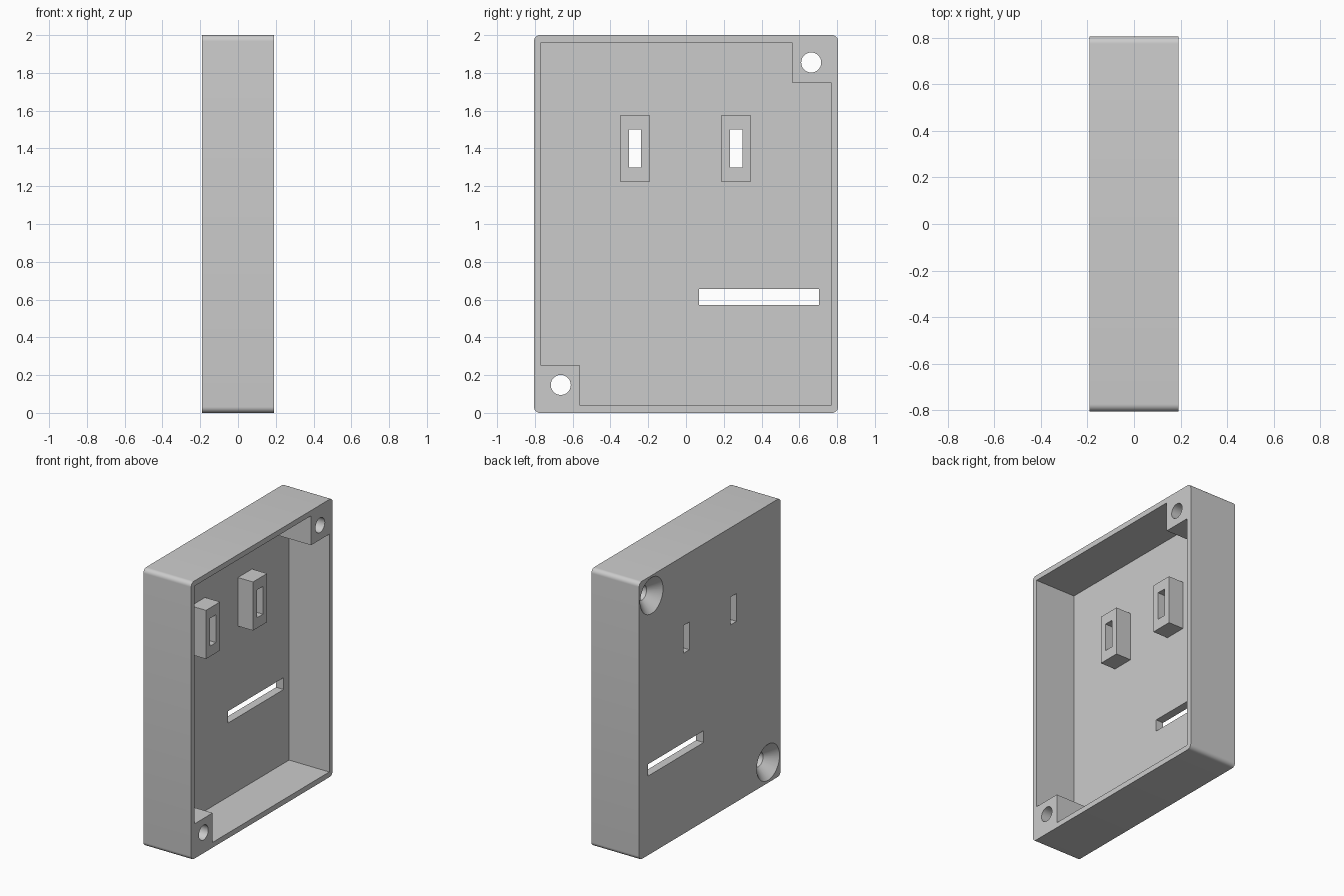
import bpy, bmesh, math
from mathutils import Vector

if "Cube" in bpy.data.objects:
    bpy.data.objects.remove(bpy.data.objects["Cube"], do_unlink=True)

BACK, FLOOR, RIM = -0.19, -0.13, 0.19
HALF_W, HEIGHT, WALL = 0.805, 2.0, 0.038

grey = bpy.data.materials.new("light_grey")
grey.use_nodes = True
grey.diffuse_color = (0.6, 0.6, 0.6, 1)
grey.node_tree.nodes["Principled BSDF"].inputs["Base Color"].default_value = (0.6, 0.6, 0.6, 1)


def finish(name, bm):
    bmesh.ops.recalc_face_normals(bm, faces=bm.faces[:])
    mesh = bpy.data.meshes.new(name)
    bm.to_mesh(mesh)
    bm.free()
    mesh.materials.append(grey)
    obj = bpy.data.objects.new(name, mesh)
    bpy.context.collection.objects.link(obj)
    return obj


def prism(name, outline, x0, x1, radius=0.0, segments=8):
    """Extrude a (y, z) outline along x, optionally rounding its corners."""
    bm = bmesh.new()
    face = bm.faces.new([bm.verts.new((x0, y, z)) for y, z in outline])
    made = bmesh.ops.extrude_face_region(bm, geom=[face])["geom"]
    bmesh.ops.translate(bm, vec=Vector((x1 - x0, 0, 0)),
                        verts=[g for g in made if isinstance(g, bmesh.types.BMVert)])
    if radius:
        edges = [e for e in bm.edges if abs(e.verts[0].co.x - e.verts[1].co.x) > 1e-4]
        bmesh.ops.bevel(bm, geom=edges, offset=radius, segments=segments,
                        profile=0.5, affect='EDGES')
    return finish(name, bm)


def rectangle(y0, y1, z0, z1):
    return [(y0, z0), (y1, z0), (y1, z1), (y0, z1)]


def screw_cutter(y, z, hole=0.053, head=0.13):
    """Through hole with a 45 degree countersink at the back."""
    bm = bmesh.new()
    depth = head - hole
    rings = []
    for x, r in ((BACK - 0.02, head + 0.02), (BACK + depth, hole), (RIM + 0.05, hole)):
        rings.append([bm.verts.new((x, y + r * math.cos(a), z + r * math.sin(a)))
                      for a in (math.tau * i / 48 for i in range(48))])
    for a, b in zip(rings, rings[1:]):
        for i in range(48):
            j = (i + 1) % 48
            bm.faces.new((a[i], a[j], b[j], b[i]))
    bm.faces.new(rings[0])
    bm.faces.new(rings[-1])
    return finish("screw_cutter", bm)


def combine(target, tool, operation):
    mod = target.modifiers.new(operation.lower(), 'BOOLEAN')
    mod.operation, mod.solver, mod.object = operation, 'EXACT', tool
    bpy.context.view_layer.objects.active = target
    bpy.ops.object.modifier_apply(modifier=mod.name)
    bpy.data.objects.remove(tool, do_unlink=True)


# Outer case with rounded corners
case = prism("enclosure_half", rectangle(-HALF_W, HALF_W, 0, HEIGHT), BACK, RIM, 0.032)

# Open pocket, leaving solid screw blocks in two opposite corners
w, lo, hi = HALF_W - WALL, WALL, HEIGHT - WALL
block_y, block_z = 0.56, 0.25
pocket = [(-block_y, lo), (w, lo), (w, HEIGHT - block_z), (block_y, HEIGHT - block_z),
          (block_y, hi), (-w, hi), (-w, block_z), (-block_y, block_z)]
combine(case, prism("pocket_cutter", pocket, FLOOR, RIM + 0.1), 'DIFFERENCE')

# Raised posts on the floor, each with a slot right through
for y in (-0.27, 0.265):
    post = prism("post", rectangle(y - 0.08, y + 0.08, 1.225, 1.575), FLOOR - 0.03, -0.01)
    combine(case, post, 'UNION')
    slot = prism("slot_cutter", rectangle(y - 0.033, y + 0.033, 1.3, 1.5), BACK - 0.1, 0.1)
    combine(case, slot, 'DIFFERENCE')

# Long slot through the floor
combine(case, prism("long_slot_cutter", rectangle(0.07, 0.705, 0.57, 0.655),
                    BACK - 0.1, 0.1), 'DIFFERENCE')

# Countersunk screw holes
for y, z in ((0.663, 1.855), (-0.663, 0.148)):
    combine(case, screw_cutter(y, z), 'DIFFERENCE')

# One material slot, smooth rounds with sharp edges kept
while len(case.data.materials) > 1:
    case.data.materials.pop()
for poly in case.data.polygons:
    poly.material_index = 0
bpy.ops.object.select_all(action='DESELECT')
case.select_set(True)
bpy.context.view_layer.objects.active = case
bpy.ops.object.shade_smooth_by_angle(angle=math.radians(30))
